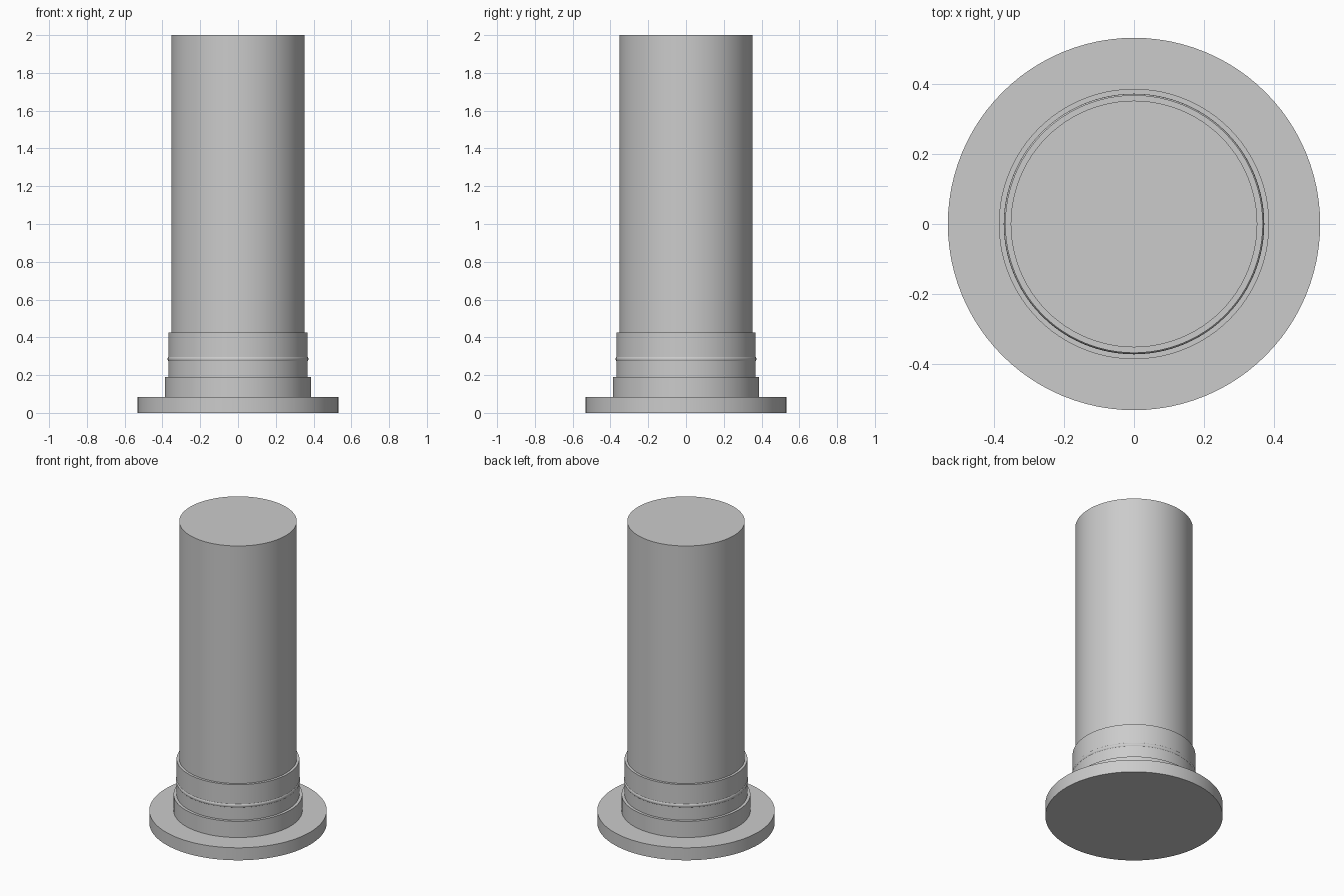
import bpy
import math

cube = bpy.data.objects.get("Cube")
if cube:
    bpy.data.objects.remove(cube, do_unlink=True)

SIDES = 96

grey = bpy.data.materials.new("plain grey")
grey.use_nodes = True
colour = (0.6, 0.6, 0.6, 1)
grey.diffuse_color = colour
grey.node_tree.nodes["Principled BSDF"].inputs["Base Color"].default_value = colour


def finish(name):
    part = bpy.context.object
    part.name = name
    part.data.materials.append(grey)
    bpy.ops.object.shade_smooth_by_angle(angle=math.radians(35))
    return part


def disc(name, radius, bottom, top):
    bpy.ops.mesh.primitive_cylinder_add(
        vertices=SIDES, radius=radius, depth=top - bottom,
        location=(0, 0, (bottom + top) / 2))
    return finish(name)


# Stepped round post, from the wide foot up to the long shaft
disc("base_flange", 0.533, 0, 0.083)
disc("lower_ring", 0.387, 0.083, 0.19)
disc("collar", 0.369, 0.19, 0.425)
disc("shaft", 0.353, 0.425, 2)

# Slim rounded bead around the collar
bpy.ops.mesh.primitive_torus_add(
    major_segments=SIDES, minor_segments=16,
    major_radius=0.355, minor_radius=0.018, location=(0, 0, 0.285))
finish("collar_bead")
